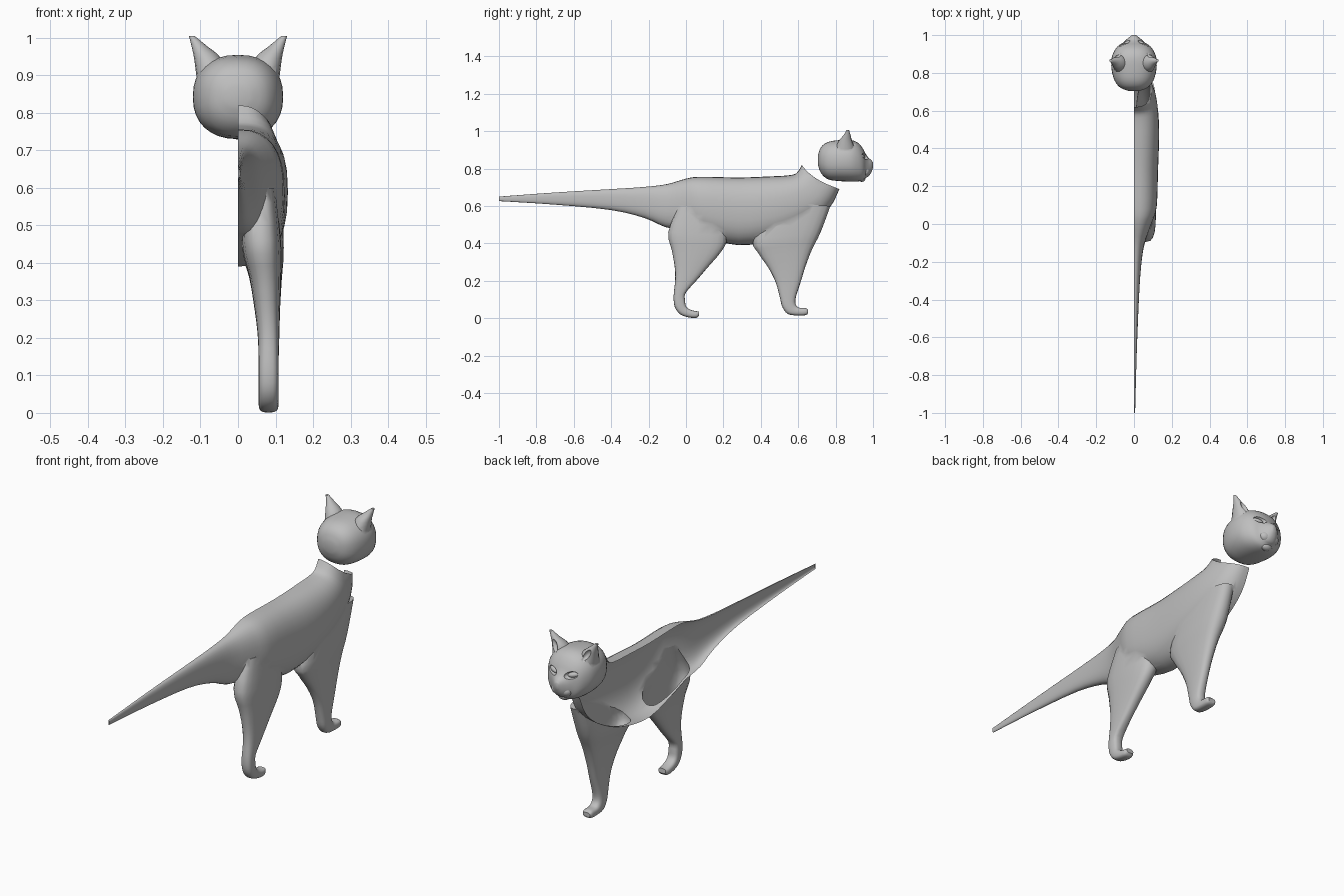
import bpy, bmesh, math
from mathutils import Vector

if "Cube" in bpy.data.objects:
    bpy.data.objects.remove(bpy.data.objects["Cube"])

grey = bpy.data.materials.new("plain grey")
grey.diffuse_color = (0.52, 0.52, 0.52, 1)
grey.use_nodes = True
grey.node_tree.nodes["Principled BSDF"].inputs["Base Color"].default_value = grey.diffuse_color


def spline(rows, steps):
    """Catmull-Rom resampling of station rows."""
    out = []
    for i in range(len(rows) - 1):
        p = [rows[max(0, min(len(rows) - 1, i + k))] for k in (-1, 0, 1, 2)]
        for s in range(steps):
            t = s / steps
            out.append([b + 0.5 * t * (c - a + t * (2*a - 5*b + 4*c - d + t * (3*(b - c) + d - a)))
                        for a, b, c, d in zip(*p)])
    return out + [list(rows[-1])]


def loft(name, rows, sides=24, power=2.0, steps=3):
    """Rings (y0, z0, y1, z1, x0, x1): ovals between two side-view points."""
    bm = bmesh.new()
    rings = []
    for y0, z0, y1, z1, x0, x1 in spline(rows, steps):
        ring = []
        for i in range(sides):
            a = 2 * math.pi * i / sides
            c, s = math.cos(a), math.sin(a)
            c = math.copysign(abs(c) ** (2 / power), c)
            s = math.copysign(abs(s) ** (2 / power), s)
            ring.append(bm.verts.new(((x0 + x1) / 2 + s * (x1 - x0) / 2,
                                      (y0 + y1) / 2 + c * (y1 - y0) / 2,
                                      (z0 + z1) / 2 + c * (z1 - z0) / 2)))
        rings.append(ring)
    for r, q in zip(rings, rings[1:]):
        for i in range(sides):
            j = (i + 1) % sides
            bm.faces.new((r[i], r[j], q[j], q[i]))
    bm.faces.new(rings[0])
    bm.faces.new(rings[-1])
    bmesh.ops.recalc_face_normals(bm, faces=bm.faces)
    return finish(name, bm)


def finish(name, bm):
    me = bpy.data.meshes.new(name)
    bm.to_mesh(me)
    bm.free()
    me.materials.append(grey)
    ob = bpy.data.objects.new(name, me)
    bpy.context.collection.objects.link(ob)
    return ob


def ball(name, loc, size, tilt=(0, 0, 0)):
    bm = bmesh.new()
    bmesh.ops.create_uvsphere(bm, u_segments=20, v_segments=12, radius=1)
    for v in bm.verts:
        v.co = Vector([a * b for a, b in zip(v.co, size)])
    ob = finish(name, bm)
    ob.location, ob.rotation_euler = loc, tilt
    return ob


def combine(base, others, op):
    """Boolean the others into base, then remove them."""
    for o in others:
        m = base.modifiers.new("cut", 'BOOLEAN')
        m.operation, m.solver, m.object = op, 'EXACT', o
    bpy.context.view_layer.update()
    deps = bpy.context.evaluated_depsgraph_get()
    me = bpy.data.meshes.new_from_object(base.evaluated_get(deps))
    base.modifiers.clear()
    base.data = me
    for o in others:
        bpy.data.objects.remove(o)


def smooth(ob, angle):
    bpy.ops.object.select_all(action='DESELECT')
    ob.select_set(True)
    bpy.context.view_layer.objects.active = ob
    bpy.ops.object.shade_smooth_by_angle(angle=math.radians(angle))


# torso and tail: (belly y, z, back y, z, half width)
torso = [(-1, .626, -1, .65, .006), (-.7, .607, -.7, .672, .014), (-.4, .578, -.4, .69, .026),
         (-.22, .535, -.22, .702, .038), (-.11, .487, -.1, .717, .056), (0, .468, 0, .746, .092),
         (.1, .435, .08, .756, .12), (.28, .39, .28, .752, .127), (.48, .42, .45, .758, .133),
         (.65, .495, .54, .763, .128), (.765, .585, .59, .775, .112), (.82, .69, .62, .82, .085)]
body = loft("body", [(a, b, c, d, -w, w) for a, b, c, d, w in torso], 32, 2.5)

# legs with curled paws
front_leg = loft("front_leg", [
    (.45, .62, .772, .6, .02, .115), (.36, .42, .72, .46, .012, .122), (.385, .35, .675, .37, .03, .117),
    (.44, .27, .64, .28, .045, .112), (.48, .19, .612, .19, .054, .109), (.502, .11, .588, .115, .055, .108),
    (.515, .06, .585, .08, .055, .108), (.545, .022, .595, .062, .055, .108), (.60, .014, .61, .055, .055, .108),
    (.64, .016, .64, .054, .056, .107), (.652, .025, .652, .045, .062, .101)], 20, 2.8)
hind_leg = loft("hind_leg", [
    (-.04, .6, .2, .6, .02, .1), (-.095, .46, .22, .44, .01, .115), (-.075, .36, .195, .365, .03, .115),
    (-.06, .27, .115, .27, .045, .112), (-.058, .2, .055, .2, .053, .11), (-.066, .12, -.002, .135, .055, .108),
    (-.06, .06, -.005, .095, .055, .108), (-.03, .02, 0, .065, .055, .108), (.015, .004, .02, .047, .055, .108),
    (.055, .002, .05, .038, .056, .107), (.07, .015, .068, .037, .062, .101)], 20, 2.8)
combine(body, [front_leg, hind_leg], 'UNION')

# keep the right half as an open shell, and open the neck
bm = bmesh.new()
bm.from_mesh(body.data)
bmesh.ops.bisect_plane(bm, geom=bm.verts[:] + bm.edges[:] + bm.faces[:], dist=1e-5,
                       plane_co=(0, 0, 0), plane_no=(1, 0, 0), clear_inner=True)
rim, up = Vector((0, .62, .82)), Vector((0, .13, .2)).normalized()
on_rim = [v for v in bm.verts if abs((v.co - rim).dot(up)) < 1e-4 and v.co.y > .6 and v.co.z > .68]
cap = [f for f in bm.faces if all(v in on_rim for v in f.verts)]
bmesh.ops.delete(bm, geom=cap, context='FACES_ONLY')
for v in on_rim:
    if v.is_valid:
        t = max(0, min(1, (v.co.y - .62) / .2))
        v.co -= up * .02 * math.sin(math.pi * t ** .8)
bm.to_mesh(body.data)
bm.free()
smooth(body, 40)

# head, from the back of the skull to the nose: (y, z low, z high, half width)
skull = [(.705, .82, .87, .03), (.722, .775, .915, .073), (.76, .742, .942, .103), (.82, .733, .952, .119),
         (.88, .73, .953, .118), (.92, .731, .937, .102), (.945, .737, .908, .082), (.96, .75, .88, .058),
         (.975, .758, .858, .04), (.99, .778, .846, .024), (1, .805, .832, .01)]
head = loft("head", [(y, a, y, b, -w, w) for y, a, b, w in skull], 32, 2.3)
ears, sockets = [], []
for s in (-1, 1):
    rows = [(.79, .89, .905, .89, .03, .11), (.815, .945, .892, .945, .045, .117),
            (.842, .978, .88, .978, .083, .124), (.858, 1.005, .872, 1.005, .116, .131)]
    ears.append(loft("ear", [r[:4] + (s * r[4], s * r[5]) for r in rows], 16))
    # hollow in the front of each ear, and eye sockets under the brow
    sockets.append(ball("ear_hollow", (s * .09, .905, .955), (.017, .03, .036), (0, s * .5, 0)))
    sockets.append(ball("eye_socket", (s * .052, .962, .866), (.034, .024, .017), (0, s * -.2, s * -.5)))
combine(head, ears, 'UNION')
combine(head, sockets, 'DIFFERENCE')
smooth(head, 40)

# face details
for s, side in ((-1, "left"), (1, "right")):
    smooth(ball(side + "_eyelid", (s * .053, .937, .864), (.03, .016, .013), (0, s * -.2, s * -.5)), 60)
    smooth(ball(side + "_muzzle", (s * .022, .957, .785), (.03, .026, .026)), 60)
smooth(ball("chin", (0, .94, .748), (.03, .02, .019)), 60)
smooth(ball("nose", (0, .986, .822), (.017, .014, .014)), 60)
